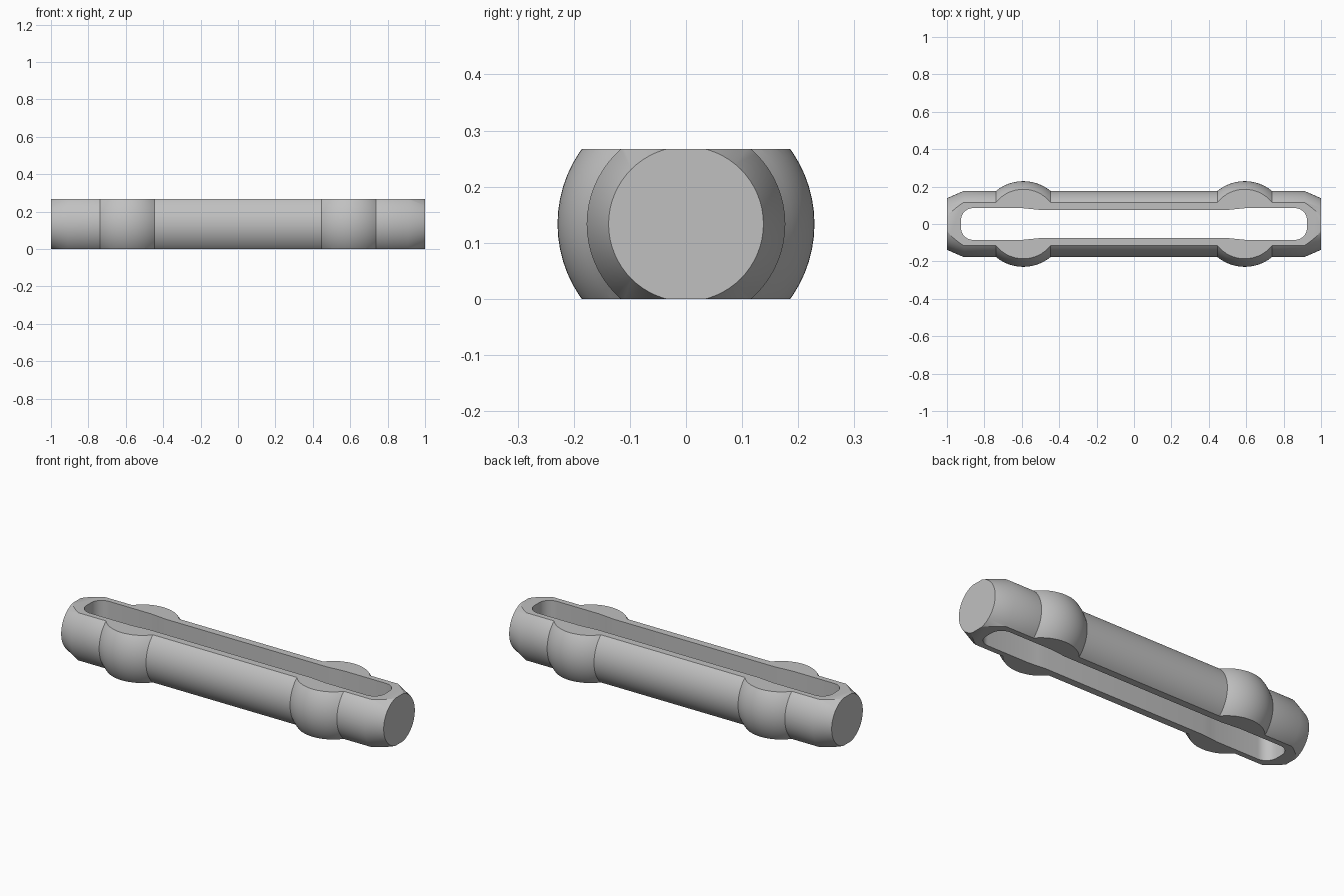
import bpy, bmesh, math
from mathutils import Vector

cube = bpy.data.objects.get("Cube")
if cube:
    bpy.data.objects.remove(cube, do_unlink=True)

HEIGHT = 0.267
MID = HEIGHT / 2
BAR_R, END_R, BALL_R, BALL_X = 0.177, 0.138, 0.229, 0.592
SIDES = 64

grey = bpy.data.materials.new("plain_grey")
grey.use_nodes = True
colour = (0.53, 0.53, 0.53, 1)
grey.diffuse_color = colour
grey.node_tree.nodes["Principled BSDF"].inputs["Base Color"].default_value = colour


def make_object(name, bm):
    bmesh.ops.recalc_face_normals(bm, faces=bm.faces)
    mesh = bpy.data.meshes.new(name)
    bm.to_mesh(mesh)
    bm.free()
    mesh.materials.append(grey)
    obj = bpy.data.objects.new(name, mesh)
    bpy.context.collection.objects.link(obj)
    return obj


# Turned profile: bar with chamfered ends and two spherical swellings
half = []
reach = math.acos(BAR_R / BALL_R)
for i in range(17):
    a = -reach + 2 * reach * i / 16
    half.append((BALL_X + BALL_R * math.sin(a), BALL_R * math.cos(a)))
half += [(0.91, BAR_R), (1, END_R)]
profile = [(-x, r) for x, r in reversed(half)] + half

bm = bmesh.new()
rings = []
for x, r in profile:
    ring = []
    for i in range(SIDES):
        a = math.tau * i / SIDES
        ring.append(bm.verts.new((x, r * math.cos(a), MID + r * math.sin(a))))
    rings.append(ring)
for a, b in zip(rings, rings[1:]):
    for i in range(SIDES):
        j = (i + 1) % SIDES
        bm.faces.new((a[i], a[j], b[j], b[i]))
bm.faces.new(rings[0])
bm.faces.new(rings[-1])

# Flat top and bottom
for z, side in ((0, -1), (HEIGHT, 1)):
    bmesh.ops.bisect_plane(bm, geom=bm.verts[:] + bm.edges[:] + bm.faces[:],
                           plane_co=(0, 0, z), plane_no=(0, 0, side), clear_outer=True)
    rim = [e for e in bm.edges if e.is_boundary]
    bmesh.ops.holes_fill(bm, edges=rim, sides=0)
body = make_object("slotted_bar", bm)

# Slot cutter: rounded ends, slightly wider near the swellings
CORNER, SLOT_X, WIDE, NARROW = 0.065, 0.925, 0.085, 0.075
quarter = [(0.5, NARROW), (0.55, 0.08), (0.6, WIDE)]
for i in range(9):
    a = math.pi / 2 * (1 - i / 8)
    quarter.append((SLOT_X - CORNER + CORNER * math.cos(a),
                    WIDE - CORNER + CORNER * math.sin(a)))
right = quarter + [(x, -y) for x, y in reversed(quarter)]
outline = right + [(-x, -y) for x, y in right]
bm = bmesh.new()
base = bm.faces.new([bm.verts.new((x, y, -0.1)) for x, y in outline])
top = bmesh.ops.extrude_face_region(bm, geom=[base])["geom"]
bmesh.ops.translate(bm, vec=Vector((0, 0, HEIGHT + 0.2)),
                    verts=[v for v in top if isinstance(v, bmesh.types.BMVert)])
cutter = make_object("slot_cutter", bm)
cutter.hide_render = True

# Cut the slot, then drop the cutter
cut = body.modifiers.new("slot", "BOOLEAN")
cut.operation = "DIFFERENCE"
cut.solver = "EXACT"
cut.object = cutter
for o in bpy.context.selected_objects:
    o.select_set(False)
body.select_set(True)
bpy.context.view_layer.objects.active = body
bpy.ops.object.modifier_apply(modifier=cut.name)
bpy.data.objects.remove(cutter, do_unlink=True)
bpy.ops.object.shade_smooth_by_angle(angle=math.radians(30))
